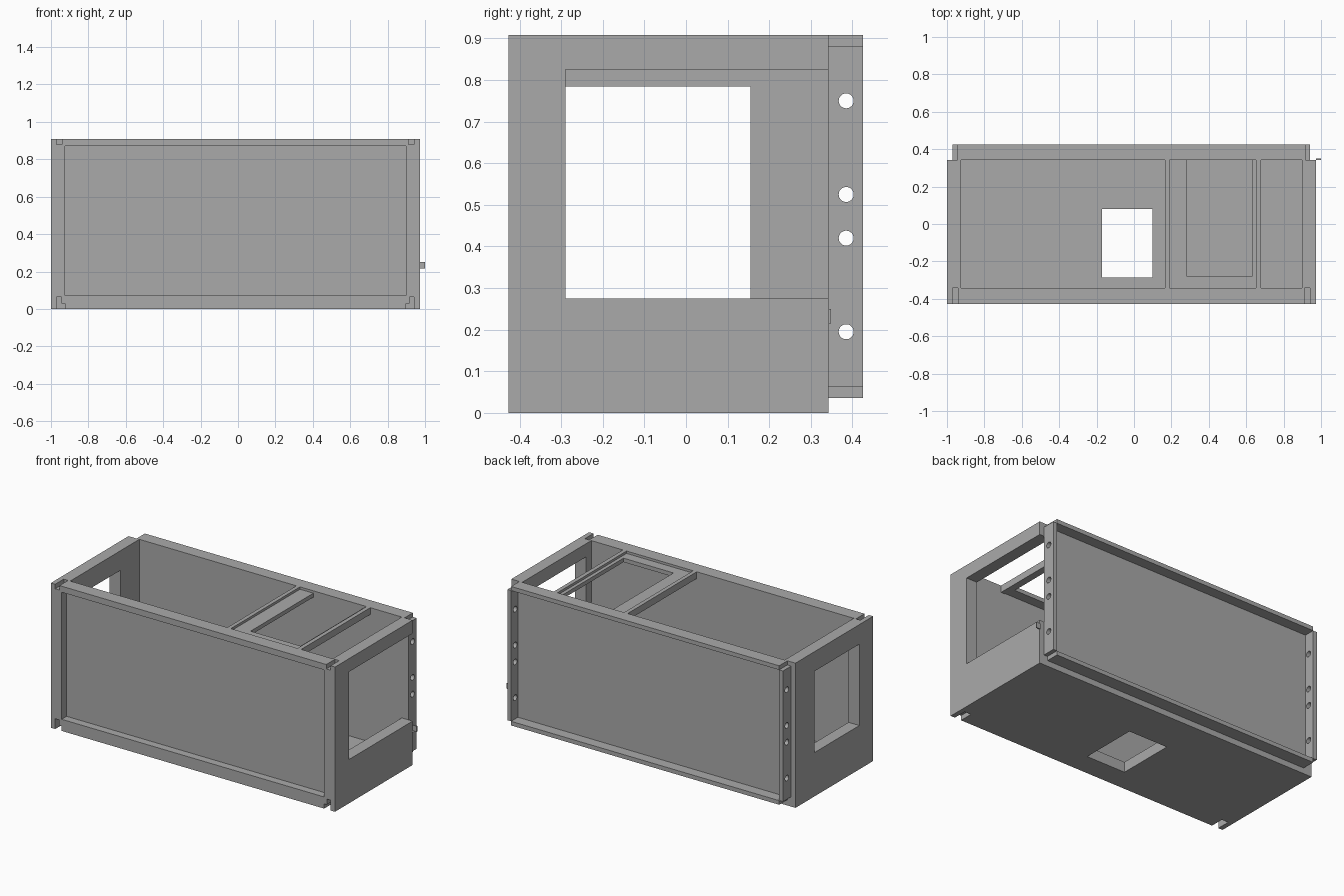
import bpy
import math
from mathutils import Vector

cube = bpy.data.objects.get("Cube")
if cube:
    bpy.data.objects.remove(cube, do_unlink=True)

# Single painted-sheet grey
GREY = (0.4, 0.4, 0.4, 1.0)
grey = bpy.data.materials.new("plain grey")
grey.use_nodes = True
grey.diffuse_color = GREY
grey.node_tree.nodes["Principled BSDF"].inputs["Base Color"].default_value = GREY


def box(name, xs, ys, zs):
    """Box between two x, two y and two z limits."""
    lo = Vector((min(xs), min(ys), min(zs)))
    hi = Vector((max(xs), max(ys), max(zs)))
    bpy.ops.mesh.primitive_cube_add(size=1, location=(lo + hi) / 2)
    ob = bpy.context.object
    ob.name = name
    ob.scale = hi - lo
    bpy.ops.object.transform_apply(location=False, rotation=False, scale=True)
    ob.data.materials.append(grey)
    return ob


def cut(ob, cutter):
    """Subtract a cutter and discard it."""
    mod = ob.modifiers.new("opening", "BOOLEAN")
    mod.operation = "DIFFERENCE"
    mod.solver = "EXACT"
    mod.object = cutter
    bpy.context.view_layer.objects.active = ob
    bpy.ops.object.modifier_apply(modifier=mod.name)
    bpy.data.objects.remove(cutter, do_unlink=True)


def cut_box(ob, xs, ys, zs):
    cut(ob, box("cutter", xs, ys, zs))


def mirrored(xs, side):
    """Mirror x limits about the middle of the body for the left side."""
    return xs if side < 0 else [-0.028 - x for x in xs]


FRONT, BACK, TOP = -0.427, 0.343, 0.908
REAR = 0.425
INNER = (-0.925, 0.897)
RAIL = (-0.944, 0.916)

# End walls with windows and corner slots, and rear flanges with bolt holes
for side, label in ((-1, "right"), (1, "left")):
    wall = box(label + "_end_wall", mirrored((-1, -0.925), side), (FRONT, BACK), (0, TOP))
    if side < 0:
        cut_box(wall, (-1.1, -0.8), (-0.29, 0.155), (0.275, 0.785))
    else:
        cut_box(wall, (0.8, 1.1), (-0.29, 0.5), (0.275, 0.825))
    cut_box(wall, mirrored((-0.97, -0.94), side), (-0.5, -0.342), (0.88, 1))
    cut_box(wall, mirrored((-0.97, -0.944), side), (-0.5, -0.342), (-0.1, 0.065))
    cut_box(wall, mirrored((-0.946, -0.9), side), (-0.5, -0.342), (-0.1, 0.03))

    flange = box(label + "_rear_flange", mirrored((-0.97, -0.944), side),
                 (BACK, REAR), (0.062, 0.882))
    for z in (0.195, 0.42, 0.525, 0.75):
        bpy.ops.mesh.primitive_cylinder_add(
            vertices=32, radius=0.018, depth=0.2,
            location=(sum(mirrored((-0.97, -0.944), side)) / 2, 0.385, z),
            rotation=(0, math.pi / 2, 0))
        cut(flange, bpy.context.object)

# Floor with its rectangular hatch
floor = box("floor", INNER, (FRONT, BACK), (0, 0.065))
cut_box(floor, (-0.17, 0.1), (-0.285, 0.08), (-0.1, 0.2))

# Recessed long panels
box("front_panel", INNER, (-0.378, -0.342), (0.065, 0.87))
box("rear_panel", RAIL, (BACK, 0.358), (0.036, TOP))

# Rails above and below each panel
box("front_top_rail", INNER, (FRONT, -0.342), (0.87, TOP))
box("front_bottom_rail", INNER, (FRONT, -0.378), (0.06, 0.073))
box("rear_top_rail", RAIL, (0.356, REAR), (0.882, TOP))
box("rear_bottom_rail", RAIL, (0.356, REAR), (0.036, 0.062))

# Roof crossbars
for name, xs in (("middle_crossbar", (0.165, 0.19)), ("left_crossbar", (0.652, 0.678))):
    box(name, xs, (-0.342, BACK), (0.865, TOP))

# Sunken roof plate with a large opening
plate = box("roof_plate", (0.19, 0.652), (-0.342, BACK), (0.868, 0.893))
cut_box(plate, (0.283, 0.63), (-0.28, 0.5), (0.8, 1))

# Small tab beside the left end wall
box("side_tab", (0.972, 1.0), (0.343, 0.349), (0.215, 0.25))
